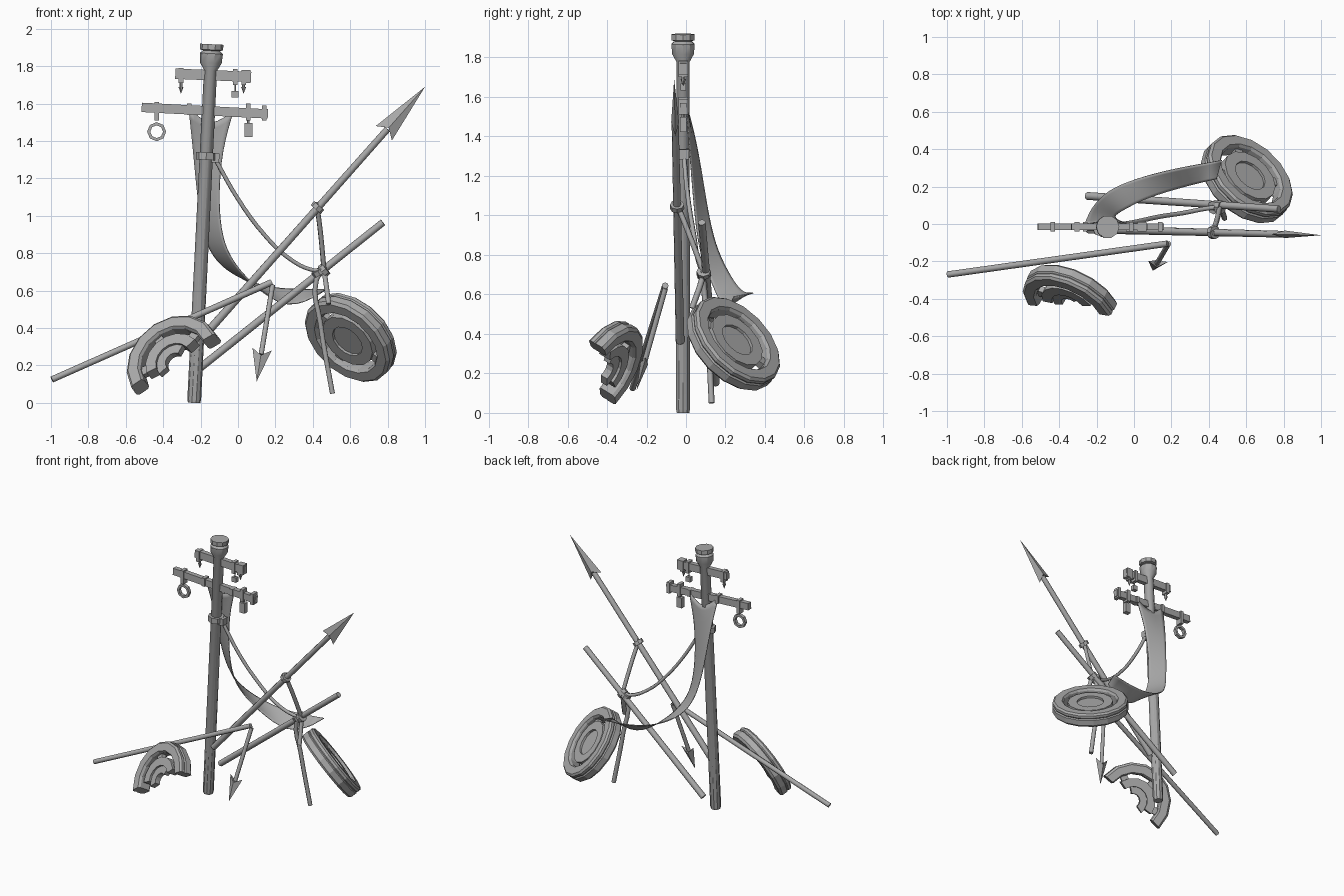
import bpy
import bmesh
from math import cos, sin, pi, radians
from mathutils import Vector, Matrix

cube = bpy.data.objects.get("Cube")
if cube:
    bpy.data.objects.remove(cube, do_unlink=True)

grey = bpy.data.materials.new("weathered grey")
grey.use_nodes = True
grey.diffuse_color = (0.4, 0.4, 0.4, 1)
for node in grey.node_tree.nodes:
    if node.type == "BSDF_PRINCIPLED":
        node.inputs["Base Color"].default_value = (0.4, 0.4, 0.4, 1)
        node.inputs["Roughness"].default_value = 0.8


def add_mesh(name, verts, faces, matrix=None, smooth=0):
    """Make a cleaned mesh object, optionally smoothed below an angle."""
    mesh = bpy.data.meshes.new(name)
    mesh.from_pydata([tuple(v) for v in verts], [], faces)
    if matrix is not None:
        mesh.transform(matrix)
    bm = bmesh.new()
    bm.from_mesh(mesh)
    bmesh.ops.remove_doubles(bm, verts=bm.verts, dist=0.0001)
    bmesh.ops.recalc_face_normals(bm, faces=bm.faces)
    bm.to_mesh(mesh)
    bm.free()
    mesh.materials.append(grey)
    obj = bpy.data.objects.new(name, mesh)
    bpy.context.collection.objects.link(obj)
    if smooth:
        select_only(obj)
        bpy.ops.object.shade_smooth_by_angle(angle=radians(smooth))
    return obj


def select_only(obj):
    bpy.ops.object.select_all(action="DESELECT")
    obj.select_set(True)
    bpy.context.view_layer.objects.active = obj


def frame(origin, z_axis, x_hint=(1, 0, 0)):
    """Matrix whose z runs along z_axis and whose x lies near x_hint."""
    z = Vector(z_axis).normalized()
    x = Vector(x_hint)
    x = (x - z * x.dot(z)).normalized()
    y = z.cross(x)
    return Matrix.Translation(origin) @ Matrix((x, y, z)).transposed().to_4x4()


def lathe(name, profile, matrix, sides, start=0, end=360, smooth=0):
    """Turn a closed (radius, height) profile; part turns get end caps."""
    full = end - start == 360
    rows = sides if full else sides + 1
    count = len(profile)
    verts, faces = [], []
    for i in range(rows):
        a = radians(start + (end - start) * i / sides)
        verts += [(r * cos(a), r * sin(a), h) for r, h in profile]
    for i in range(sides):
        j = (i + 1) % rows
        for k in range(count):
            m = (k + 1) % count
            faces.append((i * count + k, j * count + k, j * count + m, i * count + m))
    if not full:
        faces.append(tuple(range(count)))
        faces.append(tuple(sides * count + k for k in range(count)))
    return add_mesh(name, verts, faces, matrix, smooth)


def band(inner, outer, half):
    return [(inner, -half), (outer, -half), (outer, half), (inner, half)]


def rod(name, a, b, r0, r1, sides=8):
    a, b = Vector(a), Vector(b)
    length = (b - a).length
    profile = [(0, 0), (r0, 0), (r1, length), (0, length)]
    return lathe(name, profile, frame(a, b - a, (0.3, 1, 0.2)), sides, smooth=50)


def box(name, size, matrix):
    bm = bmesh.new()
    bmesh.ops.create_cube(bm, size=1)
    verts = [Vector([c * s for c, s in zip(v.co, size)]) for v in bm.verts]
    faces = [tuple(v.index for v in f.verts) for f in bm.faces]
    bm.free()
    return add_mesh(name, verts, faces, matrix)


def rope(name, points, radius):
    curve = bpy.data.curves.new(name, "CURVE")
    curve.dimensions = "3D"
    curve.bevel_depth = radius
    curve.bevel_resolution = 1
    curve.use_fill_caps = True
    curve.resolution_u = 4
    spline = curve.splines.new("BEZIER")
    spline.bezier_points.add(len(points) - 1)
    for p, co in zip(spline.bezier_points, points):
        p.co = co
        p.handle_left_type = p.handle_right_type = "AUTO"
    curve.materials.append(grey)
    obj = bpy.data.objects.new(name, curve)
    bpy.context.collection.objects.link(obj)
    select_only(obj)
    bpy.ops.object.convert(target="MESH")


def arrow_head(name, base, tip, width, thick, side):
    """Flat barbed head with a raised centre ridge."""
    base, tip = Vector(base), Vector(tip)
    m = frame(base, tip - base, side)
    length = (tip - base).length
    verts = [(0, 0, length), (width, 0, -0.03), (-width, 0, -0.03),
             (0, thick, 0.01), (0, -thick, 0.01)]
    faces = [(0, 1, 3), (0, 3, 2), (0, 4, 1), (0, 2, 4), (1, 4, 3), (2, 3, 4)]
    add_mesh(name, verts, faces, m)


# Leaning pole with a flared cap and a collar
foot, crown = Vector((-0.235, -0.015, 0)), Vector((-0.14, -0.015, 1.92))
lean = crown - foot
lathe("pole", [(0, 0), (0.033, 0), (0.037, 0.02), (0.035, 1.78), (0.058, 1.82),
               (0.062, 1.87), (0.045, 1.885), (0.062, 1.89), (0.062, 1.92), (0, 1.92)],
      frame(foot, lean), 10, smooth=35)
lathe("pole_collar", band(0.02, 0.055, 0.02), frame(foot + lean * 0.687, lean), 8)
box("collar_knot", (0.04, 0.05, 0.05), frame((-0.12, -0.01, 1.31), lean))


# Crossbars with straps, pegs and hanging trinkets
def crossbar(name, left, right, height, straps):
    left, right = Vector(left), Vector(right)
    tilt = frame((left + right) / 2, (0, 0, 1), right - left)
    tilt = frame((left + right) / 2, (right - left).cross(Vector((0, 1, 0))), right - left)
    box(name, ((right - left).length, 0.035, height), tilt)
    for i, (x, top, bottom) in enumerate(straps):
        at = frame((x, -0.014, (top + bottom) / 2), (0, 0, 1))
        box(f"{name}_strap_{i}", (0.025, 0.05, top - bottom), at)


crossbar("upper_crossbar", (-0.335, -0.014, 1.76), (0.07, -0.014, 1.743), 0.055,
         [(-0.305, 1.79, 1.71), (-0.015, 1.785, 1.7), (0.03, 1.78, 1.7), (0.055, 1.78, 1.71)])
crossbar("lower_crossbar", (-0.515, -0.014, 1.58), (0.16, -0.014, 1.545), 0.05,
         [(-0.435, 1.61, 1.51), (-0.26, 1.6, 1.54), (-0.03, 1.58, 1.53),
          (0.055, 1.6, 1.51), (0.14, 1.59, 1.51)])
for side, x in (("left", 0.03), ("right", -0.305)):
    rod(f"{side}_peg", (x, -0.014, 1.71), (x, -0.014, 1.685), 0.008, 0.008, 6)
    rod(f"{side}_peg_tip", (x, -0.014, 1.69), (x, -0.014, 1.655), 0.014, 0.001, 6)
box("small_charm", (0.037, 0.03, 0.035), frame((-0.015, -0.014, 1.65), (0, 0, 1)))
box("tall_charm", (0.043, 0.035, 0.075), frame((0.055, -0.014, 1.46), (0, 0, 1)))
rod("charm_cord_small", (-0.015, -0.014, 1.72), (-0.015, -0.014, 1.66), 0.005, 0.005, 6)
rod("charm_cord_tall", (0.055, -0.014, 1.53), (0.055, -0.014, 1.49), 0.008, 0.008, 6)
lathe("hanging_ring", band(0.034, 0.051, 0.012), frame((-0.435, -0.014, 1.45), (0, 1, 0)), 8)

# Cloth banner draped from the lower crossbar
back_edge = [(-0.265, 0, 1.58), (-0.24, 0.06, 1.36), (-0.215, 0.1, 1.09), (-0.18, 0.14, 0.88),
             (-0.12, 0.19, 0.76), (0.0, 0.24, 0.67), (0.2, 0.29, 0.605), (0.47, 0.34, 0.61)]
front_edge = [(-0.02, 0, 1.57), (-0.085, 0.02, 1.36), (-0.105, 0.04, 1.09), (-0.085, 0.06, 0.88),
              (-0.03, 0.09, 0.76), (0.07, 0.14, 0.64), (0.27, 0.2, 0.49), (0.44, 0.24, 0.59)]
verts, faces = [], []
for i, (a, b) in enumerate(zip(back_edge, front_edge)):
    mid = (Vector(a) + Vector(b)) / 2
    if i == 0:
        mid += Vector((0, 0.025, -0.11))
    verts += [a, mid, b]
    if i:
        n = 3 * i
        faces += [(n - 3, n - 2, n + 1, n), (n - 2, n - 1, n + 2, n + 1)]
cloth = add_mesh("cloth_banner", verts, faces, smooth=80)
sub = cloth.modifiers.new("soften", "SUBSURF")
sub.levels = sub.render_levels = 2
sub.boundary_smooth = "PRESERVE_CORNERS"
cloth.modifiers.new("thickness", "SOLIDIFY").thickness = 0.006

# Long arrow, plain pole, low pole and short broken arrow
tail, tip = Vector((-0.18, -0.03, 0.36)), Vector((1, -0.06, 1.69))
neck = tail.lerp(tip, 0.83)
rod("long_arrow_shaft", tail, neck, 0.022, 0.018)
arrow_head("long_arrow_head", neck, tip, 0.058, 0.02, (0.75, 0, -0.66))
rod("crossed_pole", (-0.25, 0.15, 0.15), (0.775, 0.08, 0.965), 0.021, 0.019)
rod("low_pole", (-0.995, -0.27, 0.125), (0.18, -0.105, 0.645), 0.017, 0.017)
top, point = Vector((0.185, -0.105, 0.63)), Vector((0.1, -0.25, 0.115))
rod("short_arrow_shaft", top, top.lerp(point, 0.72), 0.014, 0.014)
arrow_head("short_arrow_head", top.lerp(point, 0.72), point, 0.052, 0.02, (1, 0, 0))

# Ropes, knot and loose ends
knot = Vector((0.46, 0.09, 0.71))
rope("main_rope", [(-0.12, -0.01, 1.3), (0, 0.01, 1.09), (0.14, 0.04, 0.9),
                   (0.27, 0.06, 0.775), (0.4, 0.085, 0.71), knot], 0.012)
rope("tie_rope", [(0.42, -0.05, 1.07), (0.44, 0.01, 0.92), knot], 0.014)
rope("long_loose_end", [knot, (0.42, 0.09, 0.66), (0.44, 0.11, 0.43), (0.505, 0.13, 0.05)], 0.015)
rope("short_loose_end", [knot, (0.47, 0.07, 0.64), (0.485, 0.03, 0.53)], 0.015)
for name, at, axis in (("rope_knot", knot, (1, -0.1, 0.8)),
                       ("rope_cross_knot", knot - Vector((0.03, 0, 0.01)), (0.5, 0.2, -0.8)),
                       ("arrow_loop", Vector((0.425, -0.045, 1.045)), tip - tail)):
    lathe(name, band(0.015, 0.036, 0.014), frame(at, axis, (0, 1, 0)), 8)

# Whole wheel and broken half wheel, built from the same rings
rim = [(0.19, -0.035), (0.2, -0.05), (0.255, -0.05), (0.27, -0.035), (0.27, 0.005),
       (0.262, 0.012), (0.268, 0.02), (0.268, 0.038), (0.255, 0.05), (0.2, 0.05), (0.19, 0.035)]


def spokes(name, matrix, angles):
    for i, angle in enumerate(angles):
        turn = Matrix.Rotation(radians(angle), 4, "Z") @ Matrix.Translation((0.175, 0, 0))
        box(f"{name}_{i}", (0.06, 0.05, 0.035), matrix @ turn)


whole = frame((0.603, 0.24, 0.35), (0.54, 0.6, 0.59))
lathe("wheel_rim", rim, whole, 16)
lathe("wheel_inner_ring", band(0.095, 0.16, 0.035), whole, 14)
lathe("wheel_hub", [(0, -0.02), (0.1, -0.02), (0.1, 0.02), (0, 0.02)], whole, 14)
spokes("wheel_spoke", whole, (20, 110, 200, 290))

broken = frame((-0.335, -0.415, 0.215), (-0.408, -0.783, 0.476), (0.837, -0.102, 0.55))
lathe("broken_rim", rim, broken, 8, -4, 182)
lathe("broken_inner_ring", band(0.1, 0.16, 0.035), broken, 7, 12, 172)
lathe("broken_hub", band(0.05, 0.105, 0.02), broken, 6, 35, 190)
spokes("broken_spoke", broken, (25, 95, 160))
